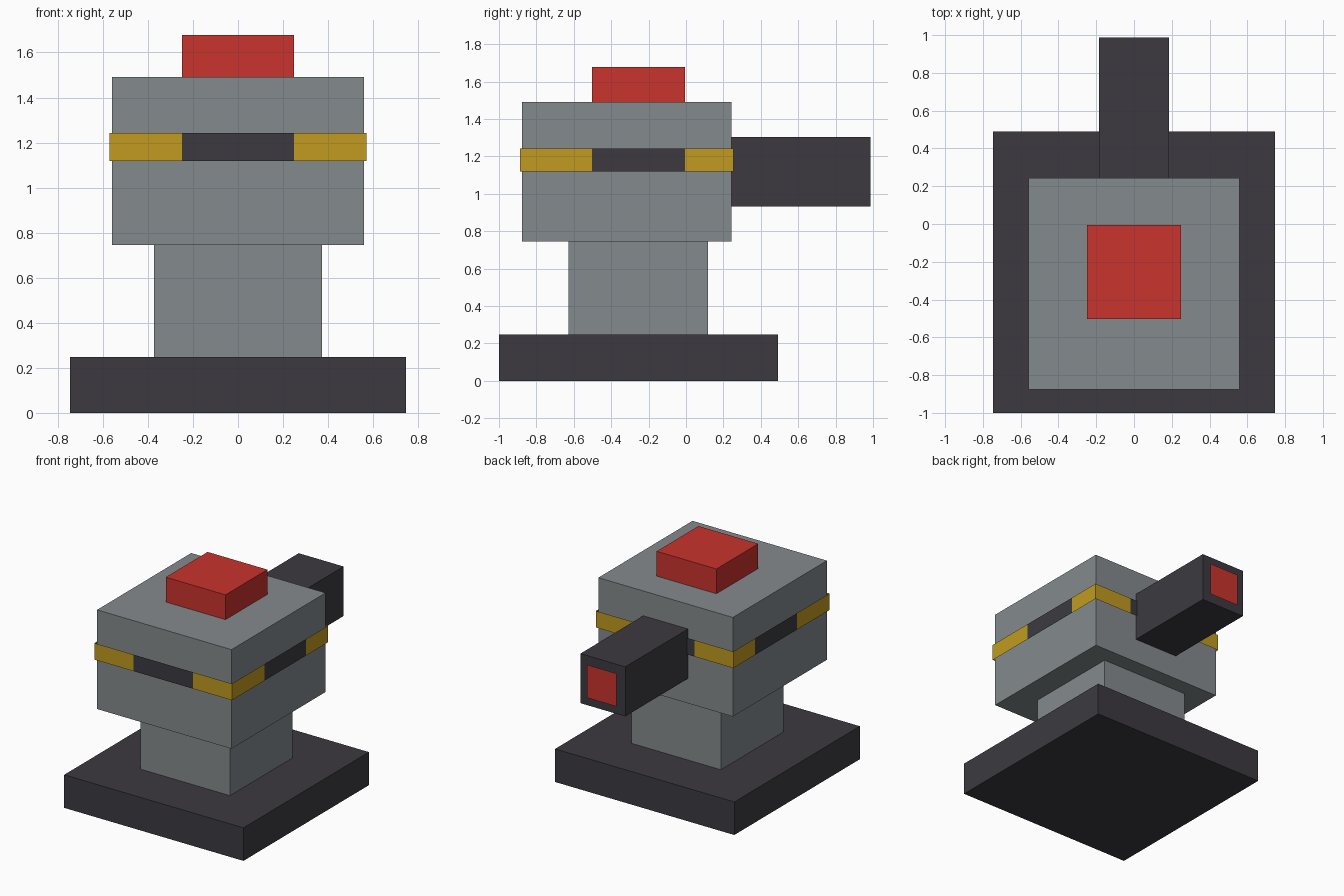
import bpy
import bmesh
from mathutils import Vector

cube = bpy.data.objects.get("Cube")
if cube:
    bpy.data.objects.remove(cube, do_unlink=True)

# The model sits on a grid: 16 cells long plus a thin plate offset
GAP = 0.1
U = 2 / (16 + GAP)
Y0 = -1 + 6 * U          # y of the base centre


def material(name, colour):
    mat = bpy.data.materials.new(name)
    mat.use_nodes = True
    mat.diffuse_color = (*colour, 1)
    mat.node_tree.nodes["Principled BSDF"].inputs["Base Color"].default_value = (*colour, 1)
    return mat


grey = material("steel grey", (0.231, 0.254, 0.266))
dark = material("charcoal", (0.045, 0.042, 0.051))
red = material("signal red", (0.584, 0.033, 0.026))
yellow = material("warning yellow", (0.533, 0.328, 0.014))


def place(p):
    """Grid cells to model units."""
    return Vector((p[0] * U, p[1] * U + Y0, p[2] * U))


def finish(name, bm, *mats):
    mesh = bpy.data.meshes.new(name)
    bm.to_mesh(mesh)
    bm.free()
    for mat in mats:
        mesh.materials.append(mat)
    obj = bpy.data.objects.new(name, mesh)
    bpy.context.collection.objects.link(obj)
    return obj


def box(name, low, high, mat):
    bm = bmesh.new()
    bmesh.ops.create_cube(bm, size=1)
    low, high = Vector(low), Vector(high)
    for v in bm.verts:
        v.co = place([a + (b - a) * (c + 0.5) for a, b, c in zip(low, high, v.co)])
    return finish(name, bm, mat)


# Stacked blocks
box("base", (-6, -6, 0), (6, 6, 2), dark)
box("column", (-3, -3, 2), (3, 3, 6), grey)
box("head", (-4.5, -5, 6), (4.5, 4, 12), grey)
box("top_button", (-2, -2, 12), (2, 2, 13.5), red)
box("rear_barrel", (-1.5, 4, 7.5), (1.5, 10, 10.5), dark)

# Thin plate just off the barrel end
bm = bmesh.new()
tip = 10 + GAP
bm.faces.new([bm.verts.new(place((x, tip, z)))
              for x, z in ((1, 8), (-1, 8), (-1, 10), (1, 10))])
finish("barrel_end_plate", bm, red)

# Open sleeve around the head: yellow corners, dark middle on each side
x, front, back = 4.5 + GAP, -5 - GAP, 4 + GAP
corners = [(-x, front), (x, front), (x, back), (-x, back)]
outline = []
for i, (ax, ay) in enumerate(corners):
    bx, by = corners[(i + 1) % 4]
    outline.append((ax, ay))
    if ay == by:
        s = 2 if bx > ax else -2
        outline += [(-s, ay), (s, ay)]
    else:
        s = 2 if by > ay else -2
        outline += [(ax, -s), (ax, s)]

bm = bmesh.new()
lower = [bm.verts.new(place((px, py, 9))) for px, py in outline]
upper = [bm.verts.new(place((px, py, 10))) for px, py in outline]
for i in range(len(outline)):
    j = (i + 1) % len(outline)
    face = bm.faces.new((lower[i], lower[j], upper[j], upper[i]))
    face.material_index = 1 if i % 3 == 1 else 0
finish("warning_band", bm, yellow, dark)
